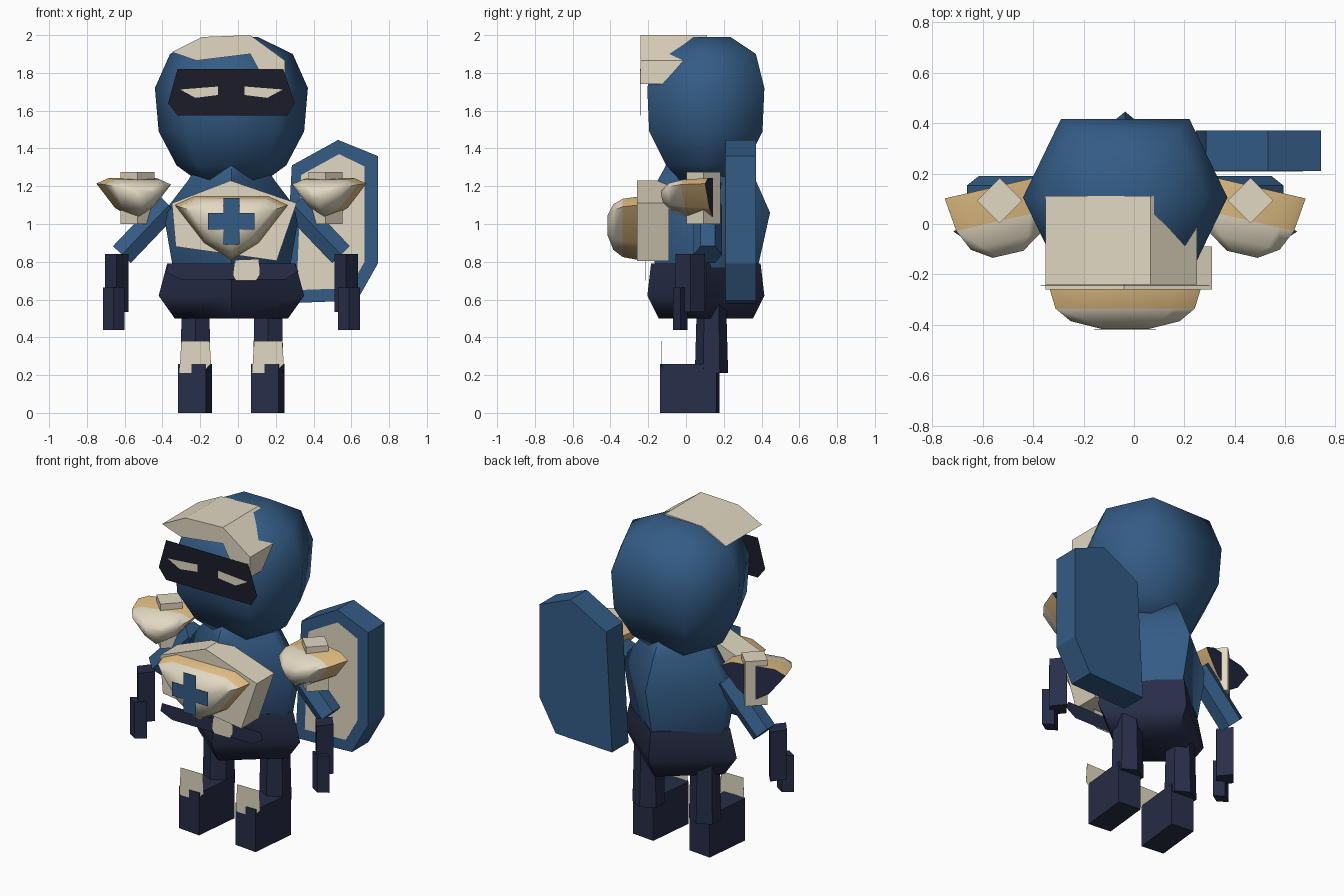
import bpy, bmesh
from math import radians, sin, cos, pi
from mathutils import Vector, Matrix

if "Cube" in bpy.data.objects:
    bpy.data.objects.remove(bpy.data.objects["Cube"])

MID = -0.035   # the body's own centre line


def material(name, rgb):
    m = bpy.data.materials.new(name)
    m.use_nodes = True
    m.diffuse_color = (*rgb, 1)
    m.node_tree.nodes["Principled BSDF"].inputs["Base Color"].default_value = (*rgb, 1)
    return m


BLUE = material("steel blue", (0.034, 0.106, 0.235))
CREAM = material("cream", (0.76, 0.69, 0.54))
NAVY = material("dark navy", (0.020, 0.027, 0.065))
BLACK = material("visor black", (0.012, 0.012, 0.022))
GOLD = material("pale gold", (0.76, 0.52, 0.23))


def loft(name, rings, mats, smooth=70, rule=None):
    """Skin a stack of equal-length point rings and cap both ends."""
    bm = bmesh.new()
    loops = [[bm.verts.new(p) for p in ring] for ring in rings]
    n = len(rings[0])
    for k, (a, b) in enumerate(zip(loops, loops[1:])):
        for i in range(n):
            f = bm.faces.new((a[i], a[(i + 1) % n], b[(i + 1) % n], b[i]))
            f.material_index = rule[k] if rule else 0
    for k, cap in ((0, loops[0]), (-1, loops[-1])):
        f = bm.faces.new(cap)
        f.material_index = 2 if rule and k == 0 else rule[-1] if rule else 0
    bmesh.ops.recalc_face_normals(bm, faces=bm.faces[:])
    mesh = bpy.data.meshes.new(name)
    bm.to_mesh(mesh)
    bm.free()
    for m in mats:
        mesh.materials.append(m)
    ob = bpy.data.objects.new(name, mesh)
    bpy.context.collection.objects.link(ob)
    if smooth:
        bpy.ops.object.select_all(action='DESELECT')
        ob.select_set(True)
        bpy.context.view_layer.objects.active = ob
        bpy.ops.object.shade_smooth_by_angle(angle=radians(smooth))
    return ob


def prism(name, outline, front, back, mat):
    """Extrude an x-z outline from front to back."""
    return loft(name, [[(x, y, z) for x, z in outline] for y in (front, back)], [mat], 0)


def plate(name, outline, front, mat):
    """Very thin flat panel facing the front."""
    return prism(name, outline, front, front + 0.001, mat)


def rod(name, start, end, r, sides, mat):
    """Straight limb between two points."""
    a, b = Vector(start), Vector(end)
    q = (b - a).to_track_quat('Z', 'Y')
    ring = [q @ Vector((cos(2 * pi * i / sides), sin(2 * pi * i / sides), 0)) * r
            for i in range(sides)]
    return loft(name, [[c + p for p in ring] for c in (a, b)], [mat], 0)


def side_hex(rx, ry, z, cy=0.105):
    """Six-sided ring with corners at the sides and a flat front and back."""
    w = rx * 0.63
    return [(MID + x, cy + y, z) for x, y in
            ((rx, 0), (w, ry), (-w, ry), (-rx, 0), (-w, -ry), (w, -ry))]


def kite(rx, ry, z, cx=MID, cy=0.105, flat=0):
    """Diamond ring with front and back corners; flat widens the side corners to edges."""
    side = (flat * ry, -flat * ry) if flat else (0,)
    pts = [(0, ry)] + [(-rx, y) for y in side] + [(0, -ry)] + [(rx, -y) for y in side]
    return [(cx + x, cy + y, z) for x, y in pts]


def gem(name, place, scale, turn=0):
    """Heater-shaped domed plate: gold rim, cream face, navy back."""
    half = [(0.2, 0.145), (0.3, 0.1), (0.145, -0.1), (0, -0.19)]
    outline = half + [(-x, z) for x, z in half[-2::-1]]
    steps = [(0, 1), (-0.08, 0.92), (-0.13, 0.72), (-0.16, 0.32)]
    ob = loft(name, [[(x * s, y, z * s) for x, z in outline] for y, s in steps],
              [GOLD, CREAM, NAVY], 70, rule=[0, 1, 1])
    ob.data.transform(Matrix.Translation(place) @ Matrix.Rotation(radians(turn), 4, 'Z')
                      @ Matrix.Diagonal((*scale, 1)))
    return ob


# Head, torso and hips
loft("head", [side_hex(rx, ry, z) for rx, ry, z in (
    (0.18, 0.135, 1.23), (0.29, 0.21, 1.31), (0.385, 0.3, 1.49),
    (0.405, 0.31, 1.72), (0.325, 0.265, 1.9), (0.14, 0.13, 1.99))], [BLUE])
loft("torso", [kite(rx, ry, z, cy=0.11, flat=0.12) for rx, ry, z in (
    (0.31, 0.27, 0.77), (0.36, 0.335, 1.06), (0.23, 0.26, 1.23), (0.16, 0.2, 1.34))], [BLUE])
loft("hips", [kite(rx, ry, z) for rx, ry, z in (
    (0.3, 0.25, 0.5), (0.385, 0.31, 0.62), (0.34, 0.29, 0.79))], [NAVY])

# Face visor, eyes and the wrapped brow guard
prism("brow_guard", [(-0.35, 1.91), (-0.19, 1.99), (0.065, 2.0), (0.25, 1.865), (0.25, 1.74),
                     (0.15, 1.74), (0.065, 1.9), (-0.22, 1.865)], -0.24, 0.11, CREAM)
plate("visor", [(-0.32, 1.82), (0.24, 1.82), (0.3, 1.64), (0.26, 1.575),
                (-0.32, 1.575), (-0.37, 1.64)], -0.243, BLACK)
for side, s in (("left", 1), ("right", -1)):
    plate(side + "_eye", [(MID + s * x, z) for x, z in
          ((0.07, 1.728), (0.272, 1.712), (0.19, 1.668), (0.07, 1.683))], -0.246, CREAM)

# Chest armour with its cross
prism("chest_plate", [(-0.35, 1.11), (-0.04, 1.23), (0.31, 1.11), (0.205, 0.805),
                      (-0.33, 0.88)], -0.26, -0.09, CREAM)
gem("chest_gem", (MID, -0.255, 1.0), (1, 1, 1))
a, b = 0.043, 0.123
plate("chest_cross", [(MID + x, 1.015 + z) for x, z in (
    (-a, b), (a, b), (a, a), (b, a), (b, -a), (a, -a),
    (a, -b), (-a, -b), (-a, -a), (-b, -a), (-b, a), (-a, a))], -0.419, BLUE)

# Belt and buckle
plate("belt", [(-0.37, 0.79), (0.3, 0.79), (0.32, 0.75), (0.25, 0.705), (-0.3, 0.705),
               (-0.38, 0.74)], -0.212, NAVY)
plate("buckle", [(-0.015, 0.81), (0.11, 0.815), (0.115, 0.735), (0.095, 0.7), (-0.01, 0.7),
                 (-0.025, 0.73)], -0.216, CREAM)

# Arms and shoulders, mirrored about the body's centre line
for side, s in (("left", 1), ("right", -1)):
    def upright(part, x, y, rx, ry, z0, z1, mat):
        return loft(side + part, [kite(rx, ry, z, MID + s * x, y) for z in (z0, z1)], [mat], 0)
    upright("_shoulder_post", 0.497, 0.093, 0.09, 0.09, 1.0, 1.275, CREAM)
    upright("_forearm", 0.608, 0.0225, 0.062, 0.077, 0.535, 0.84, NAVY)
    upright("_hand", 0.623, -0.03, 0.058, 0.038, 0.44, 0.665, NAVY)
    gem(side + "_shoulder_guard", (MID + s * 0.525, 0.145, 1.15), (0.65, 1.7, 0.64), -13 * s)
    rod(side + "_upper_arm", (MID + s * 0.33, 0.115, 1.1), (MID + s * 0.58, 0.115, 0.838),
        0.075, 6, BLUE)

# Legs, knee plates and boots
for side, dx in (("left", 0.385), ("right", 0)):
    loft(side + "_leg", [kite(rx, ry, z, dx - 0.225, 0.135, 0.5) for rx, ry, z in (
        (0.08, 0.088, 0.21), (0.073, 0.078, 0.57))], [NAVY], 0)
    boot = prism(side + "_boot", [(-0.074, 0), (0.074, 0), (0.074, 0.26), (-0.074, 0.26)],
                 -0.15, 0.15, NAVY)
    boot.data.transform(Matrix.Translation((dx - 0.2275, 0.02, 0))
                        @ Matrix.Rotation(radians(-6), 4, 'Z'))
    plate(side + "_knee_plate", [(dx - 0.3, 0.38), (dx - 0.15, 0.38), (dx - 0.143, 0.26),
          (dx - 0.19, 0.21), (dx - 0.31, 0.21)], -0.129, CREAM)

# Shield carried on the left side
prism("shield", [(0.53, 1.445), (0.74, 1.36), (0.74, 0.79), (0.63, 0.595),
                 (0.245, 0.58), (0.285, 1.31)], 0.21, 0.37, BLUE)
plate("shield_face", [(0.535, 1.37), (0.67, 1.305), (0.67, 0.8), (0.59, 0.66),
                      (0.31, 0.65), (0.335, 1.26)], 0.207, CREAM)
